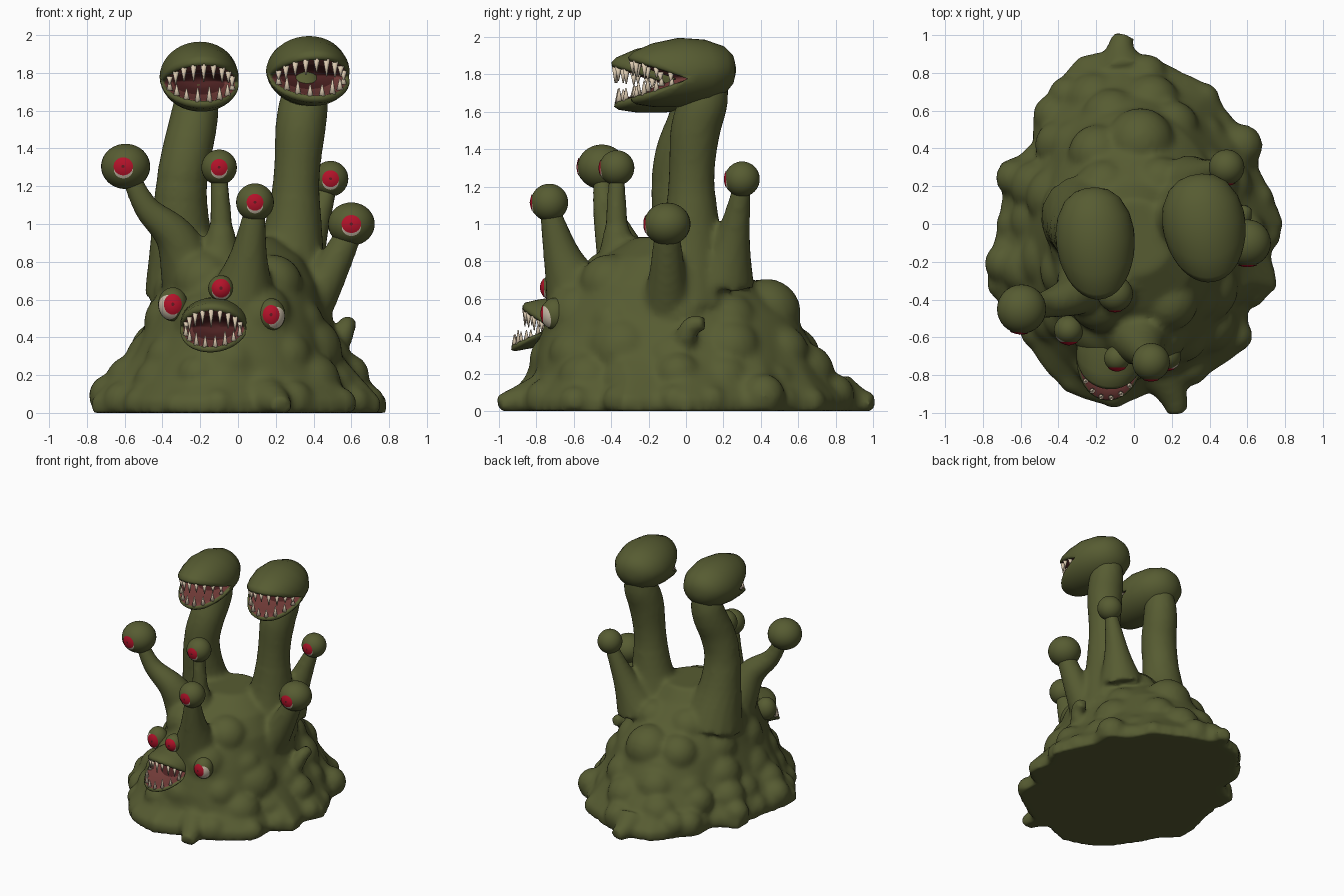
import bpy, bmesh, math, random
from mathutils import Vector, Matrix

random.seed(4)
if "Cube" in bpy.data.objects:
    bpy.data.objects.remove(bpy.data.objects["Cube"])


def material(name, r, g, b):
    mat = bpy.data.materials.new(name)
    mat.use_nodes = True
    mat.diffuse_color = (r, g, b, 1)
    shader = mat.node_tree.nodes["Principled BSDF"]
    shader.inputs["Base Color"].default_value = (r, g, b, 1)
    shader.inputs["Roughness"].default_value = 0.8
    return mat


SKIN = material("swamp_green", .095, .107, .032)
RED = material("iris_red", .45, .006, .022)
WHITE = material("eye_white", .6, .52, .4)
PUPIL = material("pupil_dark_red", .12, .01, .015)
TOOTH = material("tooth_ivory", .7, .58, .43)
GUM = material("gum_maroon", .17, .045, .04)
THROAT = material("throat_dark", .07, .015, .015)


def finish(name, bm, mats, recalc=True):
    """Turn a bmesh into a smooth shaded object."""
    if recalc:
        bmesh.ops.recalc_face_normals(bm, faces=bm.faces[:])
    for face in bm.faces:
        face.smooth = True
    mesh = bpy.data.meshes.new(name)
    bm.to_mesh(mesh)
    bm.free()
    for mat in mats:
        mesh.materials.append(mat)
    obj = bpy.data.objects.new(name, mesh)
    bpy.context.collection.objects.link(obj)
    return obj


def loft(bm, rings, band_material=lambda band: 0, caps=(True, True)):
    """Skin a list of closed rings that all have the same point count."""
    loops = [[bm.verts.new(p) for p in ring] for ring in rings]
    count = len(loops[0])
    for band, (low, high) in enumerate(zip(loops, loops[1:])):
        for i in range(count):
            j = (i + 1) % count
            face = bm.faces.new((low[i], low[j], high[j], high[i]))
            face.material_index = band_material(band)
    if caps[0]:
        bm.faces.new(loops[0][::-1]).material_index = band_material(0)
    if caps[1]:
        bm.faces.new(loops[-1]).material_index = band_material(len(loops) - 2)


def circle(count):
    return [math.tau * i / count for i in range(count)]


def tube(bm, points, steps=5):
    """Tapered limb through (x, y, z, radius) points."""
    pts = [Vector(p) for p in points]
    pts = [pts[0] * 2 - pts[1]] + pts + [pts[-1] * 2 - pts[-2]]
    path = []
    for a, b, c, d in zip(pts, pts[1:], pts[2:], pts[3:]):
        for s in range(steps):
            t = s / steps
            path.append((b * 2 + (c - a) * t + (a * 2 - b * 5 + c * 4 - d) * t ** 2
                         + (b * 3 - a - c * 3 + d) * t ** 3) / 2)
    path.append(pts[-2])
    rings = []
    for i, p in enumerate(path):
        tangent = (path[min(i + 1, len(path) - 1)] - path[max(i - 1, 0)]).to_3d()
        turn = tangent.to_track_quat('Z', 'Y')
        rings.append([p.to_3d() + turn @ Vector((math.cos(a), math.sin(a), 0)) * p.w
                      for a in circle(16)])
    loft(bm, rings)


# Mound: a ragged footprint that eases into ellipses towards the top
FOOTPRINT = [.79, .74, .72, .8, .75, .83, .84, .88, .92, .93, .83, .79, .65, .78, .71,
             .71, .77, .85, .8, .84, .91, .96, .97, .89, .9, .88, .88, .74, .83, .73]
# height, footprint scale, ellipse share, half width, half depth, centre y
LAYERS = [(0, 1, 0, 1, 1, 0), (.07, 1, 0, 1, 1, 0), (.18, .89, .2, .64, .83, -.05),
          (.3, .8, .7, .56, .77, -.07), (.5, .7, 1, .48, .67, -.08),
          (.68, .6, 1, .42, .5, -.12), (.82, .5, 1, .34, .33, -.12),
          (.93, .4, 1, .2, .2, -.07)]


def mound_point(angle, layer):
    z, scale, share, rx, ry, cy = layer
    place = (angle / math.tau * len(FOOTPRINT)) % len(FOOTPRINT)
    i = int(place)
    edge = FOOTPRINT[i] + (FOOTPRINT[(i + 1) % len(FOOTPRINT)] - FOOTPRINT[i]) * (place - i)
    direction = Vector((math.cos(angle), math.sin(angle), 0))
    oval = Vector((direction.x * rx, direction.y * ry + cy, 0))
    return (direction * edge * scale).lerp(oval, share) + Vector((0, 0, z))


body = bmesh.new()
loft(body, [[mound_point(a, layer) for a in circle(120)] for layer in LAYERS])

# Slimy lumps around the mound
for index, amount, small, large in ((1, 22, .08, .12), (2, 14, .12, .17),
                                    (3, 11, .14, .2), (4, 9, .14, .19), (5, 6, .13, .17)):
    for a in circle(amount):
        radius = random.uniform(small, large)
        spot = mound_point(a + random.uniform(-.1, .1), LAYERS[index])
        spot -= Vector((spot.x, spot.y, 0)).normalized() * radius * .85
        spot.z += random.uniform(-.04, .03)
        bmesh.ops.create_icosphere(body, subdivisions=3, radius=radius,
                                   matrix=Matrix.Translation(spot))

# Spreading toes at the front and back
tube(body, [(.15, -.78, .07, .13), (.21, -.92, .05, .075), (.23, -1.0, .03, .055)])
tube(body, [(-.06, .82, .08, .13), (-.07, .93, .05, .075), (-.05, 1.0, .04, .055)])
# Necks, curving up into the backs of the heads
tube(body, [(-.26, .03, .65, .24), (-.3, -.02, .95, .165), (-.3, -.05, 1.2, .14),
            (-.27, -.03, 1.38, .135), (-.24, .02, 1.52, .13), (-.22, .05, 1.64, .12),
            (-.21, .08, 1.75, .08)])
tube(body, [(.24, .02, .6, .25), (.29, .03, .95, .16), (.31, .03, 1.25, .125),
            (.33, .05, 1.5, .135), (.35, .1, 1.66, .128), (.35, .14, 1.79, .09)])
# Eye stalks
tube(body, [(-.24, -.3, .7, .17), (-.33, -.38, .93, .11), (-.48, -.43, 1.08, .07),
            (-.57, -.45, 1.25, .05)])
tube(body, [(-.1, -.35, .75, .15), (-.09, -.37, .98, .068), (-.1, -.37, 1.27, .045)])
tube(body, [(.02, -.57, .6, .19), (.055, -.66, .82, .105), (.09, -.73, 1.08, .055)])
tube(body, [(.3, .2, .7, .17), (.38, .25, .92, .095), (.48, .3, 1.2, .048)])
tube(body, [(.33, -.1, .52, .16), (.46, -.1, .7, .105), (.59, -.1, .95, .07)])
# Small curled tentacle
tube(body, [(.48, -.02, .32, .09), (.55, .0, .4, .06), (.575, .03, .46, .05),
            (.585, .1, .47, .045)])
for v in body.verts:
    v.co.z = max(v.co.z, 0)
body_obj = finish("lumpy_body", body, [SKIN])
remesh = body_obj.modifiers.new("blend_parts", 'REMESH')
remesh.mode = 'VOXEL'
remesh.voxel_size = .02
remesh.use_smooth_shade = True
soften = body_obj.modifiers.new("soften", 'SMOOTH')
soften.factor = .5
soften.iterations = 6

# Hollow in the mound behind the belly mouth
hollow = bmesh.new()
bmesh.ops.create_uvsphere(hollow, u_segments=24, v_segments=16, radius=1,
                          matrix=Matrix.Translation((-.125, -.8, .45))
                          @ Matrix.Diagonal((.172, .23, .11, 1)))
hollow_obj = finish("mouth_hollow_cutter", hollow, [SKIN])
hollow_obj.hide_render = True
hollow_obj.display_type = 'WIRE'
hollow_obj.hide_set(True)
cut = body_obj.modifiers.new("mouth_hollow", 'BOOLEAN')
cut.operation = 'DIFFERENCE'
cut.object = hollow_obj


# Eyes: a green ball with thin white, red and pupil caps; side turns the white outwards
def eye(name, centre, radius, iris, yaw=0, tall=1, side=0, white=1):
    bm = bmesh.new()
    bmesh.ops.create_uvsphere(bm, u_segments=32, v_segments=20, radius=radius)
    spread = math.asin(iris / radius)
    for slot, size, lift, pitch, swing in ((1, white, 1.015, .4, side), (2, 1, 1.035, 0, 0),
                                           (3, .16, 1.05, 0, 0)):
        turn = (Matrix.Rotation(yaw + swing, 3, 'Z')
                @ Matrix.Rotation(math.pi / 2 + pitch * spread, 3, 'X'))
        rings = []
        for k in range(6, 0, -1):
            tilt = spread * size * k / 6
            rings.append([turn @ Vector((math.cos(a) * math.sin(tilt),
                                         math.sin(a) * math.sin(tilt),
                                         math.cos(tilt))) * radius * lift
                          for a in circle(24)])
        loft(bm, rings, lambda band: slot, caps=(False, True))
    bmesh.ops.transform(bm, verts=bm.verts[:],
                        matrix=Matrix.Translation(centre) @ Matrix.Diagonal((1, 1, tall, 1)))
    finish(name, bm, [SKIN, WHITE, RED, PUPIL], recalc=False)


eye("stalk_eye_far_right", (-.595, -.45, 1.305), .13, .05, -.1, .92)
eye("stalk_eye_middle", (-.1, -.37, 1.3), .094, .043)
eye("stalk_eye_front", (.09, -.73, 1.115), .1, .043)
eye("stalk_eye_back_left", (.49, .3, 1.24), .094, .043)
eye("stalk_eye_side_left", (.6, -.1, 1.0), .124, .05, 0, .92)
eye("body_eye_right", (-.345, -.56, .575), .078, .046, 0, 1.15, -.45, 1.3)
eye("body_eye_top", (-.09, -.71, .66), .068, .048)
eye("body_eye_left", (.175, -.7, .52), .075, .043, 0, 1.15, .5, 1.2)

# Head rings from the skull to the throat:
# forward, half width, half height, centre height, forward reach of the lips
HEAD = [(-.26, .03, .03, .03, 0), (-.245, .09, .08, .03, 0), (-.2, .15, .13, .025, 0),
        (-.12, .195, .17, .02, .02), (-.04, .212, .185, .015, .08),
        (0, .213, .17, 0, .18), (.02, .21, .14, -.015, .26), (.02, .205, .118, -.02, .285),
        (.02, .19, .095, -.02, .28), (0, .175, .088, -.02, .22),
        (-.03, .14, .065, -.015, .1), (-.05, .09, .04, -.01, .04), (-.06, .03, .02, -.01, 0)]


def head_point(angle, ring, upper, lower):
    forward, width, height, centre, reach = ring
    rise = math.sin(angle)
    reach *= upper if rise > 0 else lower
    return Vector((width * math.cos(angle), -forward - reach * abs(rise),
                   centre + height * rise))


def toothy_head(name, place, yaw, size, upper=1, lower=.95, crown=.2):
    frame = (Matrix.Translation(place) @ Matrix.Rotation(yaw, 4, 'Z')
             @ Matrix.Diagonal((*size, 1)))
    bm = bmesh.new()
    rings = [(f, w, min(h, crown), c, reach) for f, w, h, c, reach in HEAD]
    loft(bm, [[head_point(a, ring, upper, lower) for a in circle(40)] for ring in rings],
         lambda band: 0 if band < 8 else 1 if band < 10 else 2)
    bmesh.ops.transform(bm, verts=bm.verts[:], matrix=frame)
    finish(name, bm, [SKIN, GUM, THROAT])
    # Teeth follow the inner lip, upper row pointing down
    teeth = bmesh.new()
    for side, amount, length in ((1, 9, .085), (-1, 8, .075)):
        for i in range(amount):
            angle = side * math.radians(20 + 140 * i / (amount - 1))
            long = length * random.uniform(.8, 1.15) * (.55 + .45 * abs(math.sin(angle)))
            spot = head_point(angle, (.015, .18, .095, -.02, .27), upper, lower)
            spot.z -= side * long * .42
            flip = Matrix.Rotation(math.pi if side > 0 else 0, 4, 'X')
            bmesh.ops.create_cone(teeth, cap_ends=True, segments=8, radius1=.018,
                                  radius2=.003, depth=long,
                                  matrix=frame @ Matrix.Translation(spot) @ flip)
    finish(name + "_teeth", teeth, [TOOTH])


toothy_head("right_head", (-.205, -.08, 1.765), .08, (.98, 1.05, 1))
toothy_head("left_head", (.37, 0, 1.795), .16, (1.03, 1.02, 1))
toothy_head("belly_mouth", (-.125, -.69, .465), -.1, (.85, .82, 1), .72, .98, .13)
